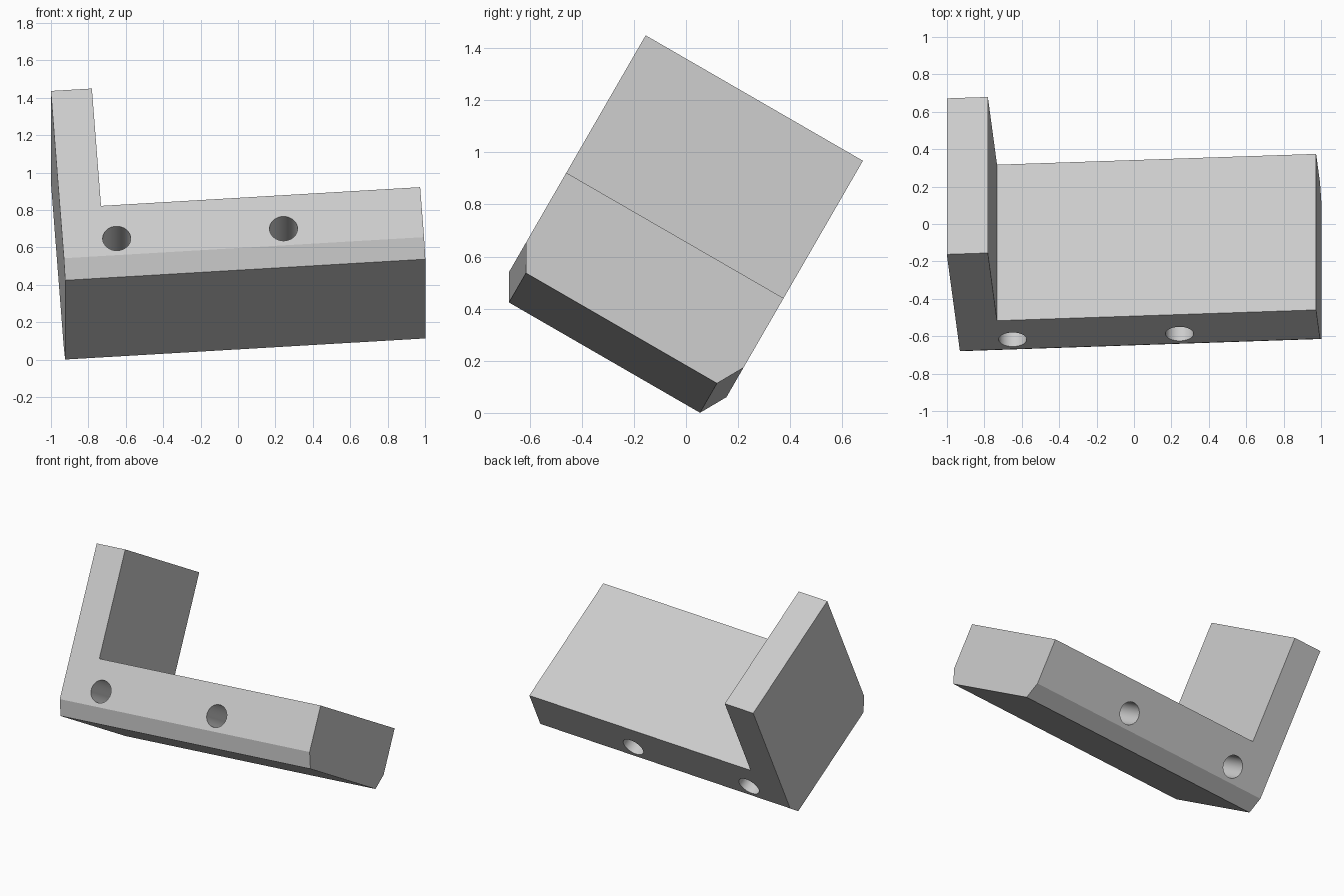
import bpy, bmesh
from math import radians
from mathutils import Matrix, Vector

if "Cube" in bpy.data.objects:
    bpy.data.objects.remove(bpy.data.objects["Cube"], do_unlink=True)

LENGTH, DEPTH, BASE_H, LEG_H, LEG_W = 1.93, 0.963, 0.412, 1.138, 0.22
CHAMFER_IN, CHAMFER_UP = 0.058, 0.103
HOLE_R, HOLE_SPOTS = 0.075, (0.29, 1.184)

grey = bpy.data.materials.new("light grey")
grey.use_nodes = True
grey.diffuse_color = (0.6, 0.6, 0.6, 1)
grey.node_tree.nodes["Principled BSDF"].inputs["Base Color"].default_value = grey.diffuse_color

# L-shaped profile extruded through the depth
bm = bmesh.new()
profile = [(0, CHAMFER_UP), (LENGTH, CHAMFER_UP), (LENGTH, BASE_H),
           (LEG_W, BASE_H), (LEG_W, LEG_H), (0, LEG_H)]
front = bm.faces.new([bm.verts.new((x, 0, z)) for x, z in profile])
back = bmesh.ops.extrude_face_region(bm, geom=[front], use_keep_orig=True)
bmesh.ops.translate(bm, vec=(0, DEPTH, 0),
                    verts=[v for v in back["geom"] if isinstance(v, bmesh.types.BMVert)])
bmesh.ops.recalc_face_normals(bm, faces=bm.faces)

# Underside drawn down and inwards, giving the two long chamfers
under = min(bm.faces, key=lambda f: f.calc_center_median().z)
lower = bmesh.ops.extrude_discrete_faces(bm, faces=[under])["faces"][0]
for v in lower.verts:
    v.co.z = 0
    v.co.y += CHAMFER_IN if v.co.y < DEPTH / 2 else -CHAMFER_IN
bmesh.ops.dissolve_limit(bm, angle_limit=radians(1), verts=bm.verts, edges=bm.edges)
bmesh.ops.recalc_face_normals(bm, faces=bm.faces)

mesh = bpy.data.meshes.new("angle_bracket")
bm.to_mesh(mesh)
bm.free()
mesh.materials.append(grey)
bracket = bpy.data.objects.new("angle_bracket", mesh)
bpy.context.collection.objects.link(bracket)

# Two round holes running front to back
for x in HOLE_SPOTS:
    bpy.ops.mesh.primitive_cylinder_add(vertices=48, radius=HOLE_R, depth=DEPTH * 1.5,
                                        location=(x, DEPTH / 2, BASE_H / 2),
                                        rotation=(radians(90), 0, 0))
    cutter = bpy.context.object
    cutter.name = "hole_cutter"
    cutter.hide_render = True
    cutter.data.materials.append(grey)
    bpy.context.view_layer.objects.active = bracket
    cut = bracket.modifiers.new("hole", 'BOOLEAN')
    cut.operation, cut.solver, cut.object = 'DIFFERENCE', 'EXACT', cutter
    bpy.ops.object.modifier_apply(modifier=cut.name)
    bpy.data.objects.remove(cutter, do_unlink=True)

# Tilt the bracket into its resting pose
pose = Matrix.Rotation(radians(-30), 4, 'X') @ Matrix.Rotation(radians(-3.87), 4, 'Y')
bracket.data.transform(Matrix.Translation(Vector((-0.924, -0.73, 0.453))) @ pose)

bpy.ops.object.select_all(action='DESELECT')
bracket.select_set(True)
bpy.context.view_layer.objects.active = bracket
bpy.ops.object.shade_smooth_by_angle(angle=radians(25))
